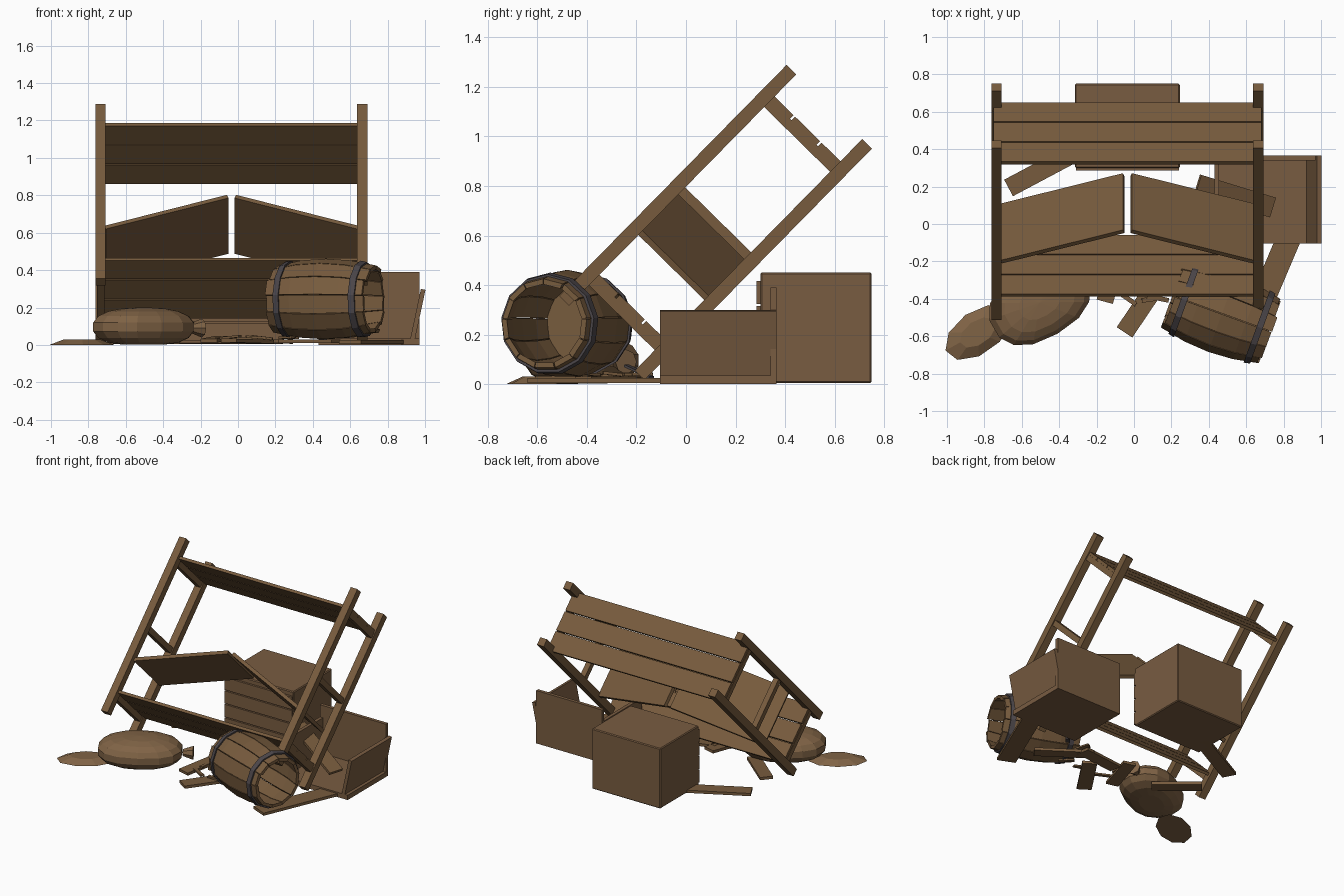
import bpy, bmesh, math, random
from mathutils import Matrix, Vector, Euler

if "Cube" in bpy.data.objects:
    bpy.data.objects.remove(bpy.data.objects["Cube"])

random.seed(4)


def material(name, rgb):
    m = bpy.data.materials.new(name)
    m.diffuse_color = (*rgb, 1)
    m.use_nodes = True
    m.node_tree.nodes["Principled BSDF"].inputs["Base Color"].default_value = m.diffuse_color
    return m


WOOD = material("weathered wood", (0.185, 0.105, 0.047))
CRATE = material("crate wood", (0.19, 0.107, 0.053))
SACK = material("sack cloth", (0.215, 0.125, 0.06))
IRON = material("dark iron", (0.07, 0.06, 0.066))


def finish(name, bm, mat, mw=Matrix()):
    bmesh.ops.recalc_face_normals(bm, faces=bm.faces)
    me = bpy.data.meshes.new(name)
    bm.to_mesh(me)
    bm.free()
    me.materials.append(mat)
    ob = bpy.data.objects.new(name, me)
    ob.matrix_world = mw
    bpy.context.collection.objects.link(ob)
    return ob


def box(name, loc, size, mat=WOOD, rot=(0, 0, 0), frame=Matrix()):
    bm = bmesh.new()
    bmesh.ops.create_cube(bm, size=1)
    bmesh.ops.scale(bm, vec=size, verts=bm.verts)
    r = Euler([math.radians(a) for a in rot]).to_matrix().to_4x4()
    return finish(name, bm, mat, frame @ Matrix.Translation(loc) @ r)


# Toppled shelf rack, built upright in its own frame (z = 0 at the post tops)
rack = Matrix.Translation((-0.035, 0.5785, 1.12)) @ Matrix.Rotation(math.radians(-44.5), 4, 'X')
LENGTH, HALF_W, HALF_D = 1.31, 0.70, 0.214
for sx in (-1, 1):
    for sy in (-1, 1):
        box("rack_post", (sx * HALF_W, sy * HALF_D, -LENGTH / 2), (0.055, 0.055, LENGTH), frame=rack)
    for z in (-0.165, -0.66, -1.175):
        box("shelf_bearer", (sx * HALF_W, 0, z), (0.04, 0.40, 0.04), frame=rack)
    # snapped middle shelf, each half rising to the middle
    box("broken_shelf_half", (sx * 0.3475, 0, -0.782), (0.695, 0.425, 0.025),
        rot=(0, sx * 19.5, 0), frame=rack)
for z in (-0.135, -1.145):
    for y in (-0.15, 0, 0.15):
        box("shelf_plank", (0, y, z), (1.435, 0.142, 0.02), frame=rack)

# Closed crate with slatted front
closed = box("closed_crate", (-0.035, 0.525, 0.2275), (0.56, 0.45, 0.445), CRATE)
bev = closed.modifiers.new("soft edges", 'BEVEL')
bev.width, bev.segments = 0.006, 1
for i in range(4):
    box("crate_slat", (-0.035, 0.294, 0.07 + i * 0.1), (0.55, 0.018, 0.092), CRATE)

# Open crate with a side leaning outward
box("open_crate_floor", (0.70, 0.13, 0.0175), (0.54, 0.47, 0.035), CRATE)
box("open_crate_back", (0.70, 0.353, 0.195), (0.54, 0.025, 0.39), CRATE)
box("open_crate_left", (0.443, 0.13, 0.165), (0.025, 0.46, 0.27), CRATE)
box("open_crate_right", (0.962, 0.13, 0.165), (0.025, 0.47, 0.27), CRATE, rot=(0, 12, 0))

# Barrel lying down: separate staves around the local z axis
barrel = (Matrix.Translation((0.47, -0.48, 0.243))
          @ Matrix.Rotation(math.radians(-20), 4, 'Z') @ Matrix.Rotation(math.radians(90), 4, 'Y'))
BL, STAVES = 0.55, 13


def radius(z):
    return 0.218 - 0.036 * (2 * z / BL) ** 2


bm = bmesh.new()
for i in range(STAVES):
    mid = math.tau * i / STAVES
    half = math.pi / STAVES * 0.96
    extra = random.uniform(-0.012, 0.012)
    rings = []
    for k in range(5):
        z = BL * (k / 4 - 0.5)
        zz = z + (extra if k in (0, 4) else 0)
        ring = []
        for a, d in ((-half, 0), (half, 0), (half, 0.022), (-half, 0.022)):
            r = radius(z) - d
            ring.append(bm.verts.new((r * math.cos(mid + a), r * math.sin(mid + a), zz)))
        rings.append(ring)
    for p, q in zip(rings, rings[1:]):
        for j in range(4):
            bm.faces.new((p[j], p[(j + 1) % 4], q[(j + 1) % 4], q[j]))
    bm.faces.new(rings[0])
    bm.faces.new(rings[-1])
finish("barrel_staves", bm, WOOD, barrel)

# Barrel hoops
for z0 in (-0.215, 0.215):
    bm = bmesh.new()
    loops = []
    for z, d in ((-0.017, 0.008), (0.017, 0.008), (0.017, -0.004), (-0.017, -0.004)):
        r = radius(z0 + z) + d
        loops.append([bm.verts.new((r * math.cos(math.tau * (i + 0.5) / STAVES),
                                    r * math.sin(math.tau * (i + 0.5) / STAVES), z0 + z))
                      for i in range(STAVES)])
    for j in range(4):
        p, q = loops[j], loops[(j + 1) % 4]
        for i in range(STAVES):
            n = (i + 1) % STAVES
            bm.faces.new((p[i], p[n], q[n], q[i]))
    finish("barrel_hoop", bm, IRON, barrel)

# Barrel head at the far end only
bm = bmesh.new()
bmesh.ops.create_cone(bm, cap_ends=True, segments=STAVES, radius1=0.172, radius2=0.172, depth=0.02)
finish("barrel_head", bm, WOOD, barrel @ Matrix.Translation((0, 0, -0.235)))

# Slumped sack, its tied neck and the spilled grain
bm = bmesh.new()
bmesh.ops.create_uvsphere(bm, u_segments=14, v_segments=9, radius=1)
for v in bm.verts:
    for ax in range(3):   # fuller, pillow-like curve
        v.co[ax] = math.copysign(abs(v.co[ax]) ** 0.85, v.co[ax])
    v.co = Vector((v.co.x * 0.29, v.co.y * 0.195, max(v.co.z, -0.9) * 0.105))
turn = Matrix.Rotation(math.radians(30), 4, 'Z')
sack = finish("sack", bm, SACK, Matrix.Translation((-0.505, -0.42, 0.096)) @ turn)
bm = bmesh.new()
bmesh.ops.create_cone(bm, cap_ends=True, segments=8, radius1=0.025, radius2=0.05, depth=0.07)
finish("sack_neck", bm, SACK, Matrix.Translation((-0.225, -0.26, 0.09)) @ turn
       @ Matrix.Rotation(math.radians(90), 4, 'Y'))
bm = bmesh.new()
bmesh.ops.create_cone(bm, cap_ends=True, segments=9, radius1=1, radius2=0.55, depth=1)
bmesh.ops.scale(bm, vec=(0.2, 0.115, 0.03), verts=bm.verts)
finish("spilled_grain", bm, SACK, Matrix.Translation((-0.835, -0.58, 0.015))
       @ Matrix.Rotation(math.radians(35), 4, 'Z'))

# Loose planks: x, y, z, length, width, tilt, heading
for x, y, z, l, w, tilt, head in (
        (-0.45, 0.31, 0.015, 0.50, 0.10, 0, 28),
        (0.05, -0.43, 0.02, 0.36, 0.10, 1, 56),
        (0.72, -0.33, 0.015, 0.62, 0.13, 0, 67),
        (0.54, 0.15, 0.17, 0.46, 0.11, 25, -17),
        (-0.12, -0.28, 0.03, 0.28, 0.09, -3, 75),
        (0.12, -0.22, 0.025, 0.34, 0.09, 3, 10),
        (0.36, -0.30, 0.02, 0.40, 0.08, 0, -35),
        (-0.50, -0.15, 0.015, 0.34, 0.09, 0, -40)):
    box("loose_plank", (x, y, z), (l, w, 0.02), rot=(0, tilt, head))

# Splinters
for i in range(8):
    box("splinter", (random.uniform(-0.1, 0.35), random.uniform(-0.45, -0.15), 0.04),
        (random.uniform(0.08, 0.16), 0.025, 0.012), rot=(0, random.uniform(-8, 8), random.uniform(0, 180)))
# Broken hoop piece on the ground
box("hoop_scrap", (0.42, -0.19, 0.05), (0.14, 0.03, 0.01), IRON, rot=(0, 20, 50))
